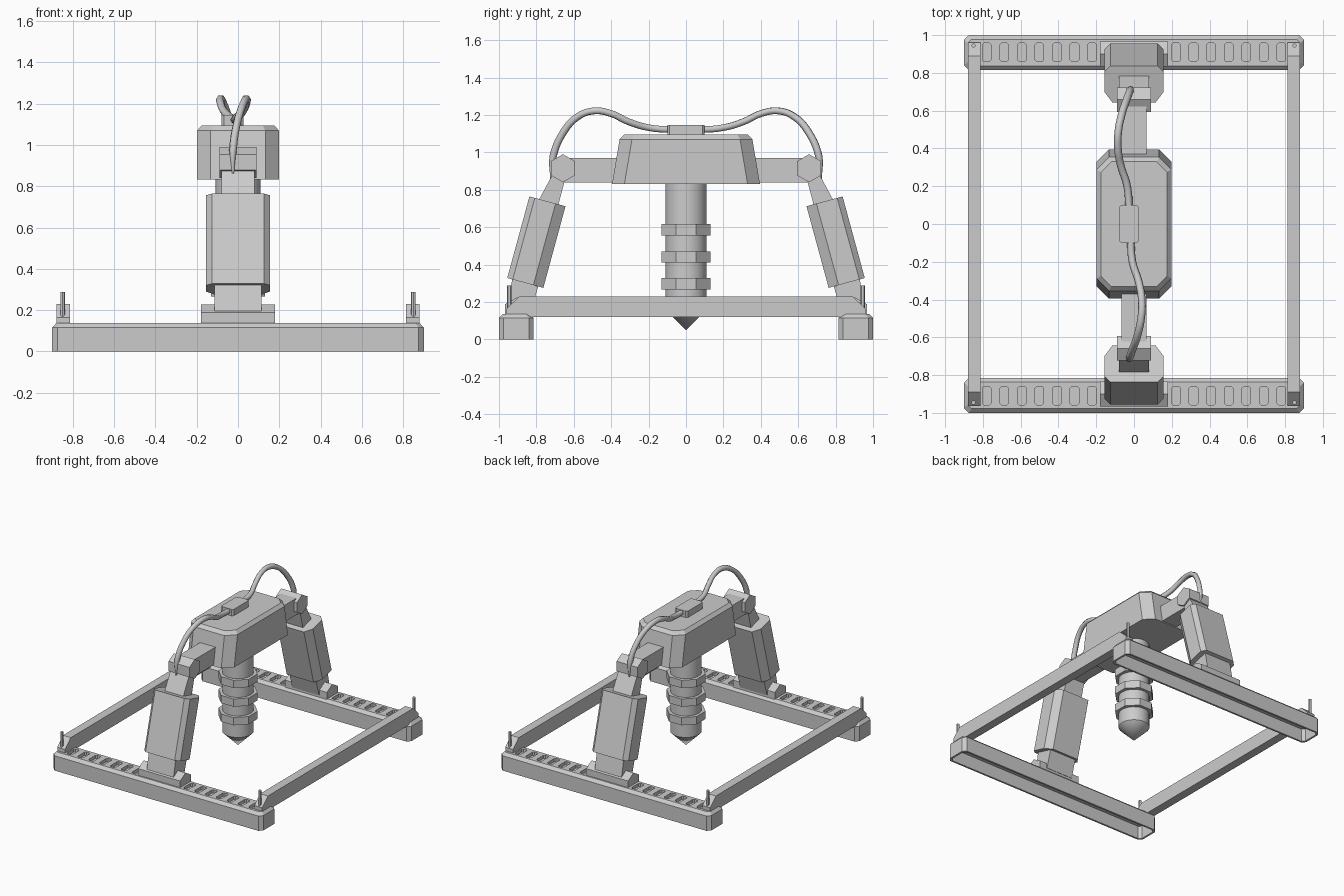
import bpy, bmesh, math
from mathutils import Matrix, Vector

if "Cube" in bpy.data.objects:
    bpy.data.objects.remove(bpy.data.objects["Cube"])

HALF_TURN = Matrix.Rotation(math.pi, 4, 'Z')


def finish(name, bm):
    bmesh.ops.recalc_face_normals(bm, faces=bm.faces)
    me = bpy.data.meshes.new(name)
    bm.to_mesh(me)
    bm.free()
    ob = bpy.data.objects.new(name, me)
    bpy.context.collection.objects.link(ob)
    return ob


def loft(bm, rings):
    """Skin a list of equal-length point rings and cap both ends."""
    vs = [[bm.verts.new(p) for p in r] for r in rings]
    n = len(rings[0])
    for a, b in zip(vs, vs[1:]):
        for i in range(n):
            bm.faces.new((a[i], a[(i + 1) % n], b[(i + 1) % n], b[i]))
    bm.faces.new(vs[0])
    bm.faces.new(vs[-1])


def side_prism(name, yz, x0, x1):
    bm = bmesh.new()
    loft(bm, [[(x, y, z) for y, z in yz] for x in (x0, x1)])
    return finish(name, bm)


def oct_ring(hx, hy, cut, z, cx=0, cy=0):
    pts = [(hx, hy - cut), (hx - cut, hy), (-hx + cut, hy), (-hx, hy - cut),
           (-hx, -hy + cut), (-hx + cut, -hy), (hx - cut, -hy), (hx, -hy + cut)]
    return [(cx + x, cy + y, z) for x, y in pts]


def oct_loft(name, *rings):
    bm = bmesh.new()
    loft(bm, [oct_ring(*r) for r in rings])
    return finish(name, bm)


def hexagon(cy, cz, r):
    return [(cy + r * math.sin(i * math.pi / 3), cz + r * math.cos(i * math.pi / 3)) for i in range(6)]


def opposite(ob, name):
    """Copy a front part to the back by a half turn about z."""
    new = ob.copy()
    new.name = name
    new.data = ob.data.copy()
    new.matrix_world = HALF_TURN @ ob.matrix_world
    bpy.context.collection.objects.link(new)


def cut(ob, cutter):
    mod = ob.modifiers.new("cut", 'BOOLEAN')
    mod.operation, mod.solver, mod.object = 'DIFFERENCE', 'EXACT', cutter
    bpy.context.view_layer.objects.active = ob
    bpy.ops.object.modifier_apply(modifier=mod.name)
    bpy.data.objects.remove(cutter)


# Base rail: open underneath, with shallow rounded pockets on top
rail = oct_loft("front_rail", (0.9, 0.0925, 0.025, 0, 0, -0.9075),
                (0.9, 0.0925, 0.025, 0.115, 0, -0.9075),
                (0.88, 0.07, 0.02, 0.137, 0, -0.9075))
cut(rail, oct_loft("rail_hollow", (0.885, 0.078, 0.02, -0.05, 0, -0.9075),
                   (0.885, 0.078, 0.02, 0.1, 0, -0.9075)))
bm = bmesh.new()
for s in (-1, 1):
    for i in range(7):
        x = s * (0.222 + 0.093 * i)
        loft(bm, [oct_ring(0.023, 0.05, 0.01, z, x, -0.909) for z in (0.112, 0.2)])
cut(rail, finish("pocket_cutter", bm))
opposite(rail, "back_rail")

# Cross beams with sloped ends, and upright pins at each corner
beam = side_prism("right_beam", [(-0.96, 0.12), (0.96, 0.12), (0.96, 0.165), (0.89, 0.23),
                                 (-0.89, 0.23), (-0.96, 0.165)], 0.813, 0.88)
opposite(beam, "left_beam")
for x in (-0.85, 0.85):
    for y in (-0.945, 0.945):
        bpy.ops.mesh.primitive_cylinder_add(vertices=12, radius=0.011, depth=0.16, location=(x, y, 0.207))
        bpy.context.object.name = "corner_pin"
        bpy.ops.object.shade_smooth_by_angle()

# Leg: foot barrel, shin, tilted housing, neck, knee barrel, arm
leg = {
    "foot_barrel": side_prism("front_foot_barrel", hexagon(-0.9, 0.15, 0.077), -0.18, 0.18),
    "shin": side_prism("front_shin", [(-0.925, 0.34), (-0.785, 0.3), (-0.83, 0.15), (-0.96, 0.17)], -0.115, 0.115),
    "neck": side_prism("front_neck", [(-0.79, 0.74), (-0.685, 0.71), (-0.645, 0.86), (-0.67, 0.93),
                                      (-0.72, 0.87)], -0.08, 0.08),
    "knee_barrel": side_prism("front_knee_barrel", hexagon(-0.658, 0.915, 0.075), -0.09, 0.09),
    "arm": side_prism("front_arm", [(-0.66, 0.84), (-0.33, 0.84), (-0.33, 0.97), (-0.66, 0.97)], -0.066, 0.066),
}
bm = bmesh.new()
profile = [(0.155, -0.07), (0.125, -0.1), (-0.125, -0.1), (-0.155, -0.07),
           (-0.155, 0.045), (-0.115, 0.1), (0.115, 0.1), (0.155, 0.045)]
loft(bm, [[(x, y, z) for x, y in profile] for z in (-0.226, 0.226)])
housing = finish("front_leg_housing", bm)
housing.matrix_world = Matrix.Translation((0, -0.8, 0.52)) @ Matrix.Rotation(math.radians(-15.2), 4, 'X')
leg["leg_housing"] = housing
bpy.context.view_layer.update()
for part, ob in leg.items():
    opposite(ob, "back_" + part)

# Body and top connector block
oct_loft("body", (0.198, 0.395, 0.066, 0.832), (0.198, 0.355, 0.066, 1.07), (0.175, 0.33, 0.055, 1.095))
oct_loft("cable_block", (0.053, 0.1, 0.012, 1.08, -0.026), (0.053, 0.1, 0.012, 1.145, -0.026))

# Central column with a pointed tip, and octagonal collars
bpy.ops.mesh.primitive_cylinder_add(vertices=32, radius=0.11, depth=0.69, location=(0, 0, 0.505))
bpy.context.object.name = "column"
bpy.ops.object.shade_smooth_by_angle()
bpy.ops.mesh.primitive_cone_add(vertices=32, radius1=0, radius2=0.11, depth=0.11, location=(0, 0, 0.105))
bpy.context.object.name = "column_tip"
bpy.ops.object.shade_smooth_by_angle()
for z in (0.297, 0.441, 0.586):
    oct_loft("collar", (0.13, 0.13, 0.076, z - 0.03), (0.13, 0.13, 0.076, z + 0.03))

# Cables arcing from the block to each knee
path = [(-0.025, 0.06, 1.12), (-0.036, 0.2, 1.132), (-0.07, 0.31, 1.165), (-0.085, 0.4, 1.207),
        (-0.083, 0.49, 1.222), (-0.065, 0.58, 1.19), (-0.038, 0.66, 1.1), (-0.02, 0.71, 0.98),
        (-0.02, 0.722, 0.85)]
for name, s in (("back_cable", 1), ("front_cable", -1)):
    cu = bpy.data.curves.new(name, 'CURVE')
    cu.dimensions = '3D'
    cu.bevel_depth, cu.bevel_resolution, cu.resolution_u = 0.02, 1, 5
    cu.use_fill_caps = True
    sp = cu.splines.new('BEZIER')
    sp.bezier_points.add(len(path) - 1)
    for i, (p, (x, y, z)) in enumerate(zip(sp.bezier_points, path)):
        p.co = Vector((-0.022 + s * (x + 0.022), s * y, z))
        p.handle_left_type = p.handle_right_type = 'AUTO'
        p.radius = 0.2 if i == len(path) - 1 else 1
    bpy.context.collection.objects.link(bpy.data.objects.new(name, cu))
